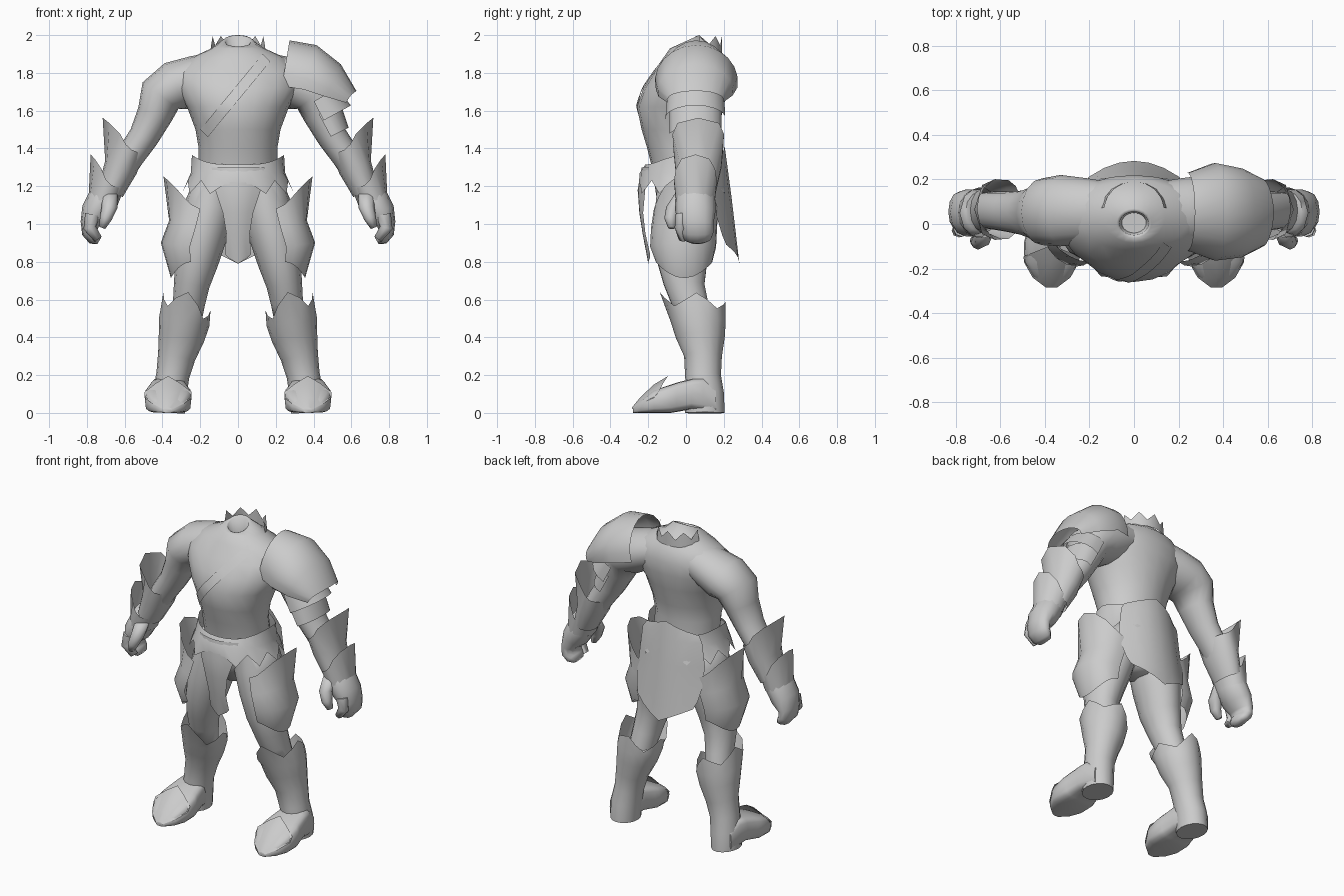
import bpy, bmesh, math
from mathutils import Vector
from math import sin, cos, pi, radians

if "Cube" in bpy.data.objects:
    bpy.data.objects.remove(bpy.data.objects["Cube"])

grey = bpy.data.materials.new("plain grey")
grey.diffuse_color = (0.6, 0.6, 0.6, 1)
grey.use_nodes = True
grey.node_tree.nodes["Principled BSDF"].inputs["Base Color"].default_value = grey.diffuse_color


def skin(name, rows, closed=True, caps=(False, False), mirror=False, angle=50):
    """Bridge equal-length rows of points into one smooth object."""
    bm = bmesh.new()
    vs = [[bm.verts.new(p) for p in row] for row in rows]
    n = len(rows[0])
    for a, b in zip(vs, vs[1:]):
        for i in range(n if closed else n - 1):
            j = (i + 1) % n
            bm.faces.new((a[i], a[j], b[j], b[i]))
    if caps[0]:
        bm.faces.new(vs[0])
    if caps[1]:
        bm.faces.new(vs[-1])
    bmesh.ops.recalc_face_normals(bm, faces=bm.faces)
    me = bpy.data.meshes.new(name)
    bm.to_mesh(me)
    bm.free()
    me.materials.append(grey)
    ob = bpy.data.objects.new(name, me)
    bpy.context.collection.objects.link(ob)
    bpy.ops.object.select_all(action='DESELECT')
    ob.select_set(True)
    bpy.context.view_layer.objects.active = ob
    bpy.ops.object.shade_smooth_by_angle(angle=radians(angle))
    if mirror:
        ob.modifiers.new("mirror", 'MIRROR').use_mirror_merge = False
    return ob


def loft(name, rings, n=14, arc=None, jag=None, **kw):
    """Rings (x, y, z, outward radius, y radius) set square to their path.
    jag: ring index -> rule(angle, i) giving (shift along path, radius factor)."""
    c = [Vector(r[:3]) for r in rings]
    rows = []
    for k, r in enumerate(rings):
        t = c[min(k + 1, len(c) - 1)] - c[max(k - 1, 0)]
        t.y = 0
        t.normalize()
        u = Vector((-t.z, 0, t.x))
        row = []
        for i in range(n):
            a = 2 * pi * i / n if arc is None else radians(arc[0] + (arc[1] - arc[0]) * i / (n - 1))
            s, m = jag[k](a, i) if jag and k in jag else (0, 1)
            row.append(c[k] + u * r[3] * m * cos(a) + Vector((0, r[4] * m * sin(a), 0)) + t * s)
        rows.append(row)
    return skin(name, rows, closed=arc is None, **kw)


def out(a, p=2):
    return max(0, cos(a)) ** p


def sheet(name, rows, n=7):
    """Hanging cloth: rows of (z, y, half width, y bend at the edges, edge lift)."""
    pts = []
    for z, y, w, bend, lift in rows:
        ts = [2 * i / (n - 1) - 1 for i in range(n)]
        pts.append([(w * t, y + bend * t * t, z + lift * abs(t)) for t in ts])
    return skin(name, pts, closed=False)


# Torso with open neck tilted forward: z, half width, front y, back y (top to bottom)
body = [(1.87, .055, -.04, .05), (1.965, .065, -.05, .055), (1.97, .078, -.062, .07),
        (1.93, .14, -.085, .15), (1.88, .25, -.12, .20), (1.80, .34, -.175, .22),
        (1.72, .33, -.225, .22), (1.62, .27, -.26, .20), (1.50, .225, -.235, .17),
        (1.40, .208, -.205, .15), (1.30, .21, -.18, .16), (1.10, .19, -.15, .15), (.98, .07, -.09, .10)]
levels = []
for k, (z, w, f, b) in enumerate(body):
    tilt = .03 if k in (1, 2) else 0
    levels.append([(w * cos(a), (f + b) / 2 + (b - f) / 2 * sin(a), z + tilt * sin(a))
                   for a in (2 * pi * i / 20 for i in range(20))])
torso = skin("torso", levels, caps=(True, True), angle=80)

# Ragged collar behind the neck
loft("collar", [(0, .06, 1.965, .135, .13), (0, .06, 1.90, .15, .13)], n=9, arc=(5, 175),
     jag={0: lambda a, i: (-.03 if i % 2 == 0 else .02, 1)})

# Diagonal chest strap, laid over the torso
strap = []
for i in range(13):
    t = i / 12
    x, z = .15 - .33 * t, 1.88 - .40 * t
    strap.append([(x + d, -.4, z - d) for d in (-.02, 0, .02)])
ob = skin("chest_strap", strap, closed=False)
wrap = ob.modifiers.new("wrap", 'SHRINKWRAP')
wrap.target, wrap.wrap_method, wrap.offset = torso, 'PROJECT', .009
wrap.use_project_x = wrap.use_project_z = False
wrap.use_project_y = True

# Arms, running in from the base of the neck
loft("arms", [(.06, .06, 1.82, .10, .12), (.21, .06, 1.775, .12, .145), (.33, .06, 1.73, .135, .16),
              (.41, .055, 1.68, .118, .15), (.44, .05, 1.58, .095, .12), (.50, .05, 1.46, .08, .10),
              (.57, .055, 1.36, .075, .09), (.63, .06, 1.26, .07, .085), (.68, .06, 1.17, .06, .08)],
     n=16, caps=(True, True), mirror=True, angle=80)

# Flared forearm guards with a spike on the outside
loft("forearm_guards", [(.58, .065, 1.40, .085, .135), (.62, .065, 1.30, .09, .125),
                        (.675, .06, 1.17, .07, .10)], mirror=True,
     jag={0: lambda a, i: (-.10 * out(a, 1.3), 1 + 1.2 * out(a, 3))})

# Glove cuffs, mitten hands, thumbs and front fingers
loft("glove_cuffs", [(.685, .05, 1.21, .085, .115), (.715, .05, 1.12, .08, .105)], mirror=True,
     jag={0: lambda a, i: (-.12 * out(a, 1.3), 1 + .65 * out(a, 3))})
loft("hands", [(.69, .055, 1.20, .07, .09), (.715, .05, 1.13, .082, .105), (.755, .05, 1.06, .078, .105),
               (.785, .055, 1.00, .05, .09), (.785, .06, .955, .042, .085), (.76, .06, .925, .038, .075),
               (.735, .06, .91, .02, .05)],
     n=12, caps=(True, True), mirror=True, angle=80)
loft("thumbs", [(.68, -.01, 1.16, .045, .05), (.68, -.06, 1.09, .042, .045),
                (.70, -.08, 1.03, .032, .035), (.72, -.075, .98, .018, .02)],
     n=8, caps=(True, True), mirror=True, angle=80)
loft("fingers", [(.77, -.025, 1.05, .04, .032), (.785, -.03, .98, .034, .03), (.74, -.015, .92, .022, .025)],
     n=8, caps=(True, True), mirror=True, angle=80)

# Legs
loft("legs", [(.12, 0, 1.25, .10, .15), (.145, 0, 1.10, .135, .165), (.185, -.01, .95, .13, .16),
              (.22, -.02, .80, .115, .135), (.245, -.01, .68, .095, .11), (.26, .02, .58, .085, .10),
              (.275, .05, .48, .08, .09)], caps=(True, True), mirror=True, angle=80)

# Thigh guards: outer half shells, spiked at top and bottom
loft("thigh_guards", [(.20, 0, 1.08, .165, .17), (.225, -.01, .98, .145, .175), (.255, -.015, .88, .155, .175),
                      (.25, -.01, .80, .115, .15)], n=11, arc=(-90, 95), mirror=True,
     jag={0: lambda a, i: (-.12 * out(a, 2), 1 + .4 * out(a, 4)),
          3: lambda a, i: (.08 * out(a), 1 - .04 * out(a))})


# Boots: pointed tops over the knee
def boot_top(a, i):
    knee = max(0, -sin(a)) ** 4
    return -.035 * cos(4 * a) - .03 * cos(a) - .05 * knee, 1 + .25 * knee


loft("boot_shafts", [(.275, .055, .555, .13, .155), (.285, .065, .48, .135, .145), (.30, .075, .40, .122, .13),
                     (.325, .09, .30, .10, .10), (.345, .09, .20, .088, .095), (.36, .10, .11, .09, .10),
                     (.365, .10, 0, .085, .105)],
     n=16, caps=(False, True), mirror=True, jag={0: boot_top}, angle=70)

# Feet: y, half width, top, bottom
foot = []
for y, w, top, low in [(.16, .07, .13, 0), (.09, .09, .19, .01), (.03, .10, .18, .02), (-.05, .115, .16, .005),
                       (-.08, .123, .15, 0), (-.17, .122, .12, 0), (-.235, .085, .07, 0), (-.28, .025, .025, 0)]:
    ring = []
    for i in range(16):
        a = 2 * pi * i / 16
        sq = lambda v: math.copysign(abs(v) ** .5, v)
        ring.append((.37 + w * sq(cos(a)), y, low + (top - low) * (.5 + .5 * sq(sin(a)))))
    foot.append(ring)
skin("feet", foot, caps=(True, True), mirror=True)

# Peaked toe caps
cap = []
for y, w, edge, peak in [(-.095, .125, .11, .195), (-.17, .124, .08, .15), (-.24, .085, .05, .085), (-.285, .025, .02, .03)]:
    cap.append([(.37 + w * t, y - .05 * abs(t) * (y > -.1), edge + (peak - edge) * (1 - abs(t)) ** .8)
                for t in (-1, -.5, 0, .5, 1)])
skin("toe_caps", cap, closed=False, mirror=True)


# Belt with ragged lower sides and a raised back
def belt_top(a, i):
    return -.05 * abs(cos(a)) ** 4 - .07 * max(0, sin(a)) ** 6, 1 + .06 * abs(cos(a)) ** 4


def belt_low(a, i):
    side = abs(cos(a)) > .4
    return (.05 if i % 2 == 0 else -.02) * side, 1.08 if side and i % 2 == 0 else 1


loft("belt", [(0, -.01, 1.315, .23, .205), (0, -.02, 1.27, .25, .225), (0, -.015, 1.21, .275, .235)],
     n=24, jag={0: belt_top, 2: belt_low})

# Front loincloth and back skirt
sheet("front_cloth", [(1.30, -.235, .14, .04, 0), (1.18, -.256, .12, .04, 0), (1.06, -.247, .08, .02, 0),
                      (.95, -.23, .062, .015, 0), (.82, -.205, .068, .015, .02), (.79, -.20, .05, .01, .03)])
sheet("back_skirt", [(1.41, .205, .19, -.07, -.07), (1.30, .22, .215, -.08, 0), (1.15, .24, .235, -.10, 0),
                     (1.0, .258, .235, -.09, .02), (.88, .272, .22, -.08, .06), (.79, .283, .20, -.07, .10)])

# Shoulder plate on one side, with two bands beneath
loft("shoulder_plate", [(.24, .055, 1.775, .20, .175), (.36, .055, 1.755, .20, .22), (.48, .05, 1.705, .155, .20),
                        (.58, .05, 1.655, .065, .15)], n=13, arc=(-103, 100),
     jag={3: lambda a, i: (.02 * out(a), 1)})
loft("shoulder_band_upper", [(.42, .05, 1.66, .12, .155), (.475, .05, 1.56, .14, .16)], n=11, arc=(-100, 100))
loft("shoulder_band_lower", [(.445, .05, 1.59, .11, .14), (.505, .05, 1.47, .09, .14)], n=11, arc=(-100, 100))
